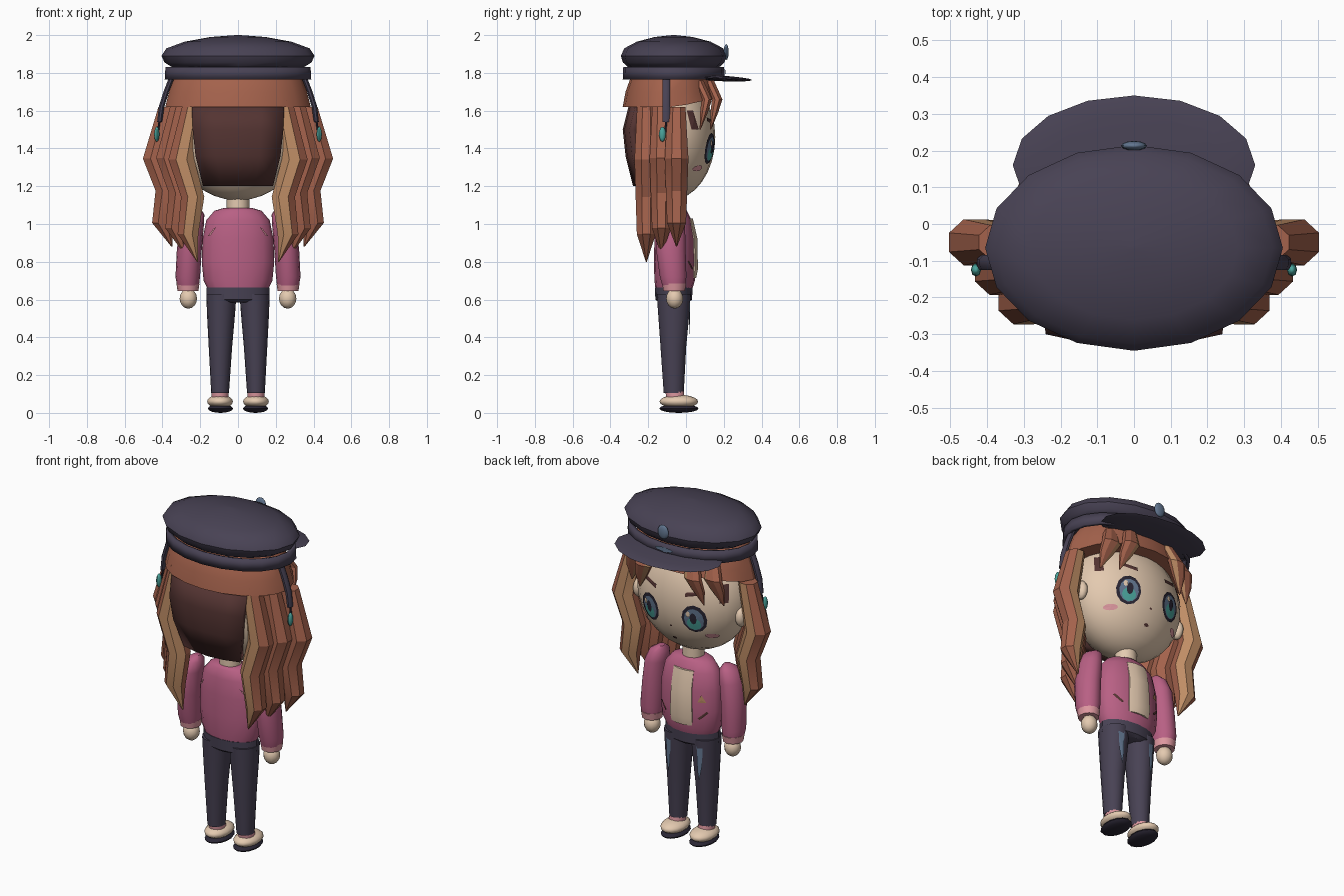
import bpy, bmesh
from math import sin, cos, pi, sqrt, radians

cube = bpy.data.objects.get("Cube")
if cube:
    bpy.data.objects.remove(cube, do_unlink=True)


def material(name, rgb):
    lin = [((c / 255 + 0.055) / 1.055) ** 2.4 for c in rgb] + [1]
    m = bpy.data.materials.new(name)
    m.use_nodes = True
    m.diffuse_color = lin
    m.node_tree.nodes["Principled BSDF"].inputs["Base Color"].default_value = lin
    return m


NAVY = material("navy cloth", (72, 66, 84))
INK = material("dark ink", (42, 38, 52))
HAIR = material("auburn hair", (164, 98, 76))
LIGHT = material("light hair", (192, 142, 102))
DARK = material("dark brown hair", (84, 52, 50))
PINK = material("pink jacket", (184, 96, 132))
ROSE = material("pale pink trim", (222, 152, 160))
SKIN = material("cream skin", (228, 202, 176))
TEAL = material("teal", (74, 164, 156))
STEEL = material("blue grey", (98, 118, 144))


def finish(name, bm, mats, angle=35):
    bmesh.ops.recalc_face_normals(bm, faces=bm.faces[:])
    me = bpy.data.meshes.new(name)
    bm.to_mesh(me)
    bm.free()
    for m in mats:
        me.materials.append(m)
    ob = bpy.data.objects.new(name, me)
    bpy.context.collection.objects.link(ob)
    bpy.ops.object.select_all(action='DESELECT')
    ob.select_set(True)
    bpy.context.view_layer.objects.active = ob
    if angle:
        bpy.ops.object.shade_smooth_by_angle(angle=radians(angle))
    return ob


def loft(name, rings, mats, n=16, s=1, cap=True, angle=35, accent=(), hem=None):
    """Stack of horizontal ellipses (x, y, z, rx, ry); accent lists sides given material 1."""
    bm = bmesh.new()
    loops = []
    for x, y, z, rx, ry in rings:
        loop = []
        for i in range(n):
            a = 2 * pi * (i - 0.5 * (n == 8)) / n
            loop.append(bm.verts.new((s * (x + rx * cos(a)), y + ry * sin(a), z)))
        loops.append(loop)
    for lo, hi in zip(loops, loops[1:]):
        for i in range(n):
            j = (i + 1) % n
            f = bm.faces.new((lo[i], lo[j], hi[j], hi[i]))
            f.material_index = int(i in accent)
    if cap:
        bm.faces.new(loops[0])
        bm.faces.new(loops[-1])
    if hem:
        for v in loops[0]:
            v.co.z += hem(v.co)
    return finish(name, bm, mats, angle)


def ellipsoid(name, loc, size, mat, u=16, v=10, tilt=0):
    bm = bmesh.new()
    bmesh.ops.create_uvsphere(bm, u_segments=u, v_segments=v, radius=1)
    for w in bm.verts:
        w.co = [c * k for c, k in zip(w.co, size)]
    ob = finish(name, bm, [mat], 50)
    ob.location = loc
    ob.rotation_euler.x = tilt
    return ob


def decal(name, pts, body, mat, lift=0.004, s=1, side=1):
    """Thin patch of (x, z) points draped over an ellipsoid body."""
    (cx, cy, cz), (rx, ry, rz) = body
    bm = bmesh.new()

    def put(x, z):
        d = max(0, 1 - ((x - cx) / rx) ** 2 - ((z - cz) / rz) ** 2)
        return bm.verts.new((s * x, cy + side * (ry * sqrt(d) + lift), z))
    mid = put(sum(p[0] for p in pts) / len(pts), sum(p[1] for p in pts) / len(pts))
    ring = [put(*p) for p in pts]
    for a, b in zip(ring, ring[1:] + ring[:1]):
        f = bm.faces.new((mid, a, b))
        f.normal_update()
        if f.normal.y * side < 0:
            f.normal_flip()
    me = bpy.data.meshes.new(name)
    bm.to_mesh(me)
    bm.free()
    me.materials.append(mat)
    bpy.context.collection.objects.link(bpy.data.objects.new(name, me))


def oval(x, z, rx, rz, n=12):
    return [(x + rx * cos(2 * pi * i / n), z + rz * sin(2 * pi * i / n)) for i in range(n)]


# Head and face
HEAD = ((0, -0.085, 1.46), (0.34, 0.24, 0.335))
ellipsoid("head", *HEAD, SKIN, 24, 16)
loft("neck", [(0, -0.07, 1.04, .06, .06), (0, -0.07, 1.18, .06, .06)], [SKIN])
for s, tag in ((1, "left"), (-1, "right")):
    decal(tag + "_eye_outline", oval(.143, 1.40, .068, .083), HEAD, INK, .004, s)
    decal(tag + "_eye_base", oval(.143, 1.397, .053, .066), HEAD, STEEL, .006, s)
    decal(tag + "_iris", oval(.143, 1.372, .038, .038), HEAD, TEAL, .008, s)
    decal(tag + "_pupil", oval(.143, 1.405, .018, .034), HEAD, INK, .010, s)
    decal(tag + "_eye_glint", oval(.143 + .026 * s, 1.43, .012, .018, 8), HEAD, SKIN, .012, s)
    decal(tag + "_eyebrow", [(.095, 1.525), (.185, 1.545), (.18, 1.565), (.095, 1.548)], HEAD, DARK, .005, s)
    decal(tag + "_blush", oval(.215, 1.295, .032, .016), HEAD, ROSE, .005, s)
    decal(tag + "_sideburn", [(.265, 1.5), (.30, 1.5), (.285, 1.6), (.26, 1.6)], HEAD, DARK, .005, s)
    ellipsoid(tag + "_ear", (.335 * s, -.04, 1.40), (.03, .04, .055), SKIN, 10, 8)
decal("nose", oval(0, 1.33, .008, .006, 6), HEAD, DARK)
decal("mouth", oval(0, 1.245, .016, .009, 6), HEAD, DARK)

# Hair: cap, back panel and side locks
loft("hair_cap", [(0, -.08, 1.62, .385, .255), (0, -.08, 1.70, .365, .24), (0, -.075, 1.77, .34, .22),
                  (0, -.07, 1.84, .29, .18)], [HAIR], 20, angle=25,
     hem=lambda c: .045 * max(0, (c.y + .05) / .2))
bm = bmesh.new()
rows = []
for z, w, y in ((1.64, .245, -.30), (1.50, .24, -.335), (1.36, .225, -.32), (1.2, .185, -.28)):
    rows.append([bm.verts.new((w * t, y + .035 * t * t, z)) for t in (-1, -.5, 0, .5, 1)])
for a, b in zip(rows, rows[1:]):
    for i in range(4):
        bm.faces.new((a[i], a[i + 1], b[i + 1], b[i]))
panel = finish("hair_back_panel", bm, [DARK], 40)
thick = panel.modifiers.new("thickness", 'SOLIDIFY')
thick.thickness = .05
thick.offset = 0 - 1

# Each lock zigzags: (x offset, fraction of the way down, width)
ZIGZAG = ((-.065, 0, .75), (0, .37, 1), (-.06, .6, .9), (-.035, .83, .8), (-.085, 1, .04))
LOCKS = (("front", .435, -.05, 1.62, .88, (2, 3)), ("middle", .365, -.13, 1.65, .84, ()),
         ("back", .300, -.21, 1.66, .80, (5, 6)))
for s, tag in ((1, "left"), (-1, "right")):
    for name, x, y, top, tip, accent in LOCKS:
        rings = [(x + dx, y, top + (tip - top) * t, .074 * w, .068 * w) for dx, t, w in ZIGZAG]
        loft(f"{tag}_{name}_lock", rings, [HAIR, LIGHT], 8, s, angle=20, accent=accent)
    # Fringe tufts
    for name, x, y, k in (("inner", .13, .12, 1), ("outer", .22, .065, 1.1)):
        loft(f"{tag}_{name}_tuft", [(x, y, 1.76, .04, .03), (x + .03, y + .045, 1.66, .055 * k, .03),
                                    (x + .055, y + .03, 1.59, .04 * k, .022),
                                    (x + .08, y + .01, 1.50, .003, .003)],
             [HAIR, LIGHT], 8, s, angle=20, accent=(3,))
    # Headset band arm and gem
    loft(tag + "_band_arm", [(.415, -.105, 1.54, .014, .022), (.405, -.105, 1.62, .016, .022),
                             (.38, -.105, 1.70, .016, .022), (.345, -.105, 1.79, .016, .022)], [NAVY], 8, s)
    loft(tag + "_band_wire", [(.425, -.11, 1.48, .006, .006), (.415, -.105, 1.55, .006, .006)], [INK], 8, s)
    ellipsoid(tag + "_gem", (.43 * s, -.125, 1.475), (.014, .018, .04), TEAL, 8, 6)

# Peaked cap
CROWN = ((1.83, .86), (1.855, .96), (1.89, 1), (1.93, .935), (1.965, .70), (1.99, .36), (2.0, .03))
loft("cap_crown", [(0, -.065, z, .405 * k, .28 * k) for z, k in CROWN], [NAVY], 16, angle=40)
band = loft("cap_band", [(0, -.065, 1.765, .388, .270), (0, -.065, 1.832, .384, .267)], [NAVY], 20, cap=False)
thick = band.modifiers.new("thickness", 'SOLIDIFY')
thick.thickness = .02
ellipsoid("cap_visor", (0, .16, 1.772), (.33, .19, .015), NAVY, 16, 8, radians(-3))
ellipsoid("cap_button", (0, .213, 1.91), (.035, .013, .042), STEEL, 12, 8)
BAND = ((0, -.065, 1.8), (.388, .27, 9))
decal("cap_badge", oval(0, 1.805, .06, .014, 8), BAND, STEEL)

# Jacket and shirt
loft("jacket", [(0, -.065, .645, .155, .095), (0, -.06, .70, .182, .107), (0, -.06, .80, .192, .11),
                (0, -.06, .92, .188, .107), (0, -.065, 1.02, .168, .095), (0, -.07, 1.07, .125, .075),
                (0, -.07, 1.085, .075, .06)], [PINK], 16, angle=45)
loft("shirt_front", [(0, .03, .715, .072, .026), (0, .037, .76, .078, .028), (0, .035, .92, .072, .028),
                     (0, .012, 1.03, .07, .026)], [SKIN], 8, angle=30)
CHEST = ((0, -.06, .8), (.192, .11, 9))
decal("chest_patch", [(-.145, .86), (-.10, .86), (-.12, .905)], CHEST, LIGHT, .003)
for s, tag in ((1, "left"), (-1, "right")):
    decal(tag + "_pocket", [(.10, .765), (.112, .758), (.155, .80), (.145, .808)], CHEST, DARK, .003, s)
    decal(tag + "_back_mark", [(.115, .985), (.13, .975), (.16, .935), (.145, .94)], CHEST, ROSE, .003, s, -1)
    # Arms
    loft(tag + "_sleeve", [(.265, -.065, .675, .058, .062), (.266, -.068, .72, .065, .072),
                           (.258, -.08, .86, .066, .08), (.245, -.083, .99, .064, .08),
                           (.228, -.08, 1.05, .05, .062), (.215, -.075, 1.078, .02, .025)],
         [PINK], 14, s, angle=50)
    loft(tag + "_cuff", [(.265, -.063, .645, .055, .058), (.265, -.063, .685, .061, .065)], [ROSE], 14, s)
    ellipsoid(tag + "_hand", (.263 * s, -.06, .605), (.046, .045, .053), SKIN, 12, 8)

    # Legs and shoes
    loft(tag + "_trouser_leg", [(.095, -.065, .105, .047, .053), (.093, -.067, .35, .062, .068),
                                (.09, -.065, .52, .074, .082), (.088, -.065, .63, .08, .09)], [NAVY], 16, s)
    LEG = ((.09, -.065, .5), (.074, .083, 9))
    decal(tag + "_thigh_patch", [(.085, .59), (.12, .585), (.115, .47), (.10, .39), (.09, .45)],
          LEG, STEEL, .004, s)
    loft(tag + "_sock", [(.095, -.055, .07, .045, .05), (.095, -.06, .112, .045, .05)], [ROSE], 14, s)
    ellipsoid(tag + "_shoe", (.095 * s, -.038, .06), (.07, .102, .036), SKIN, 14, 10)
    ellipsoid(tag + "_sole", (.093 * s, -.038, .023), (.068, .104, .023), INK, 14, 8)

# Waist of the trousers
loft("trouser_waist", [(0, -.065, .585, .085, .08), (0, -.065, .60, .168, .097), (0, -.065, .665, .166, .1)],
     [NAVY], 16)
